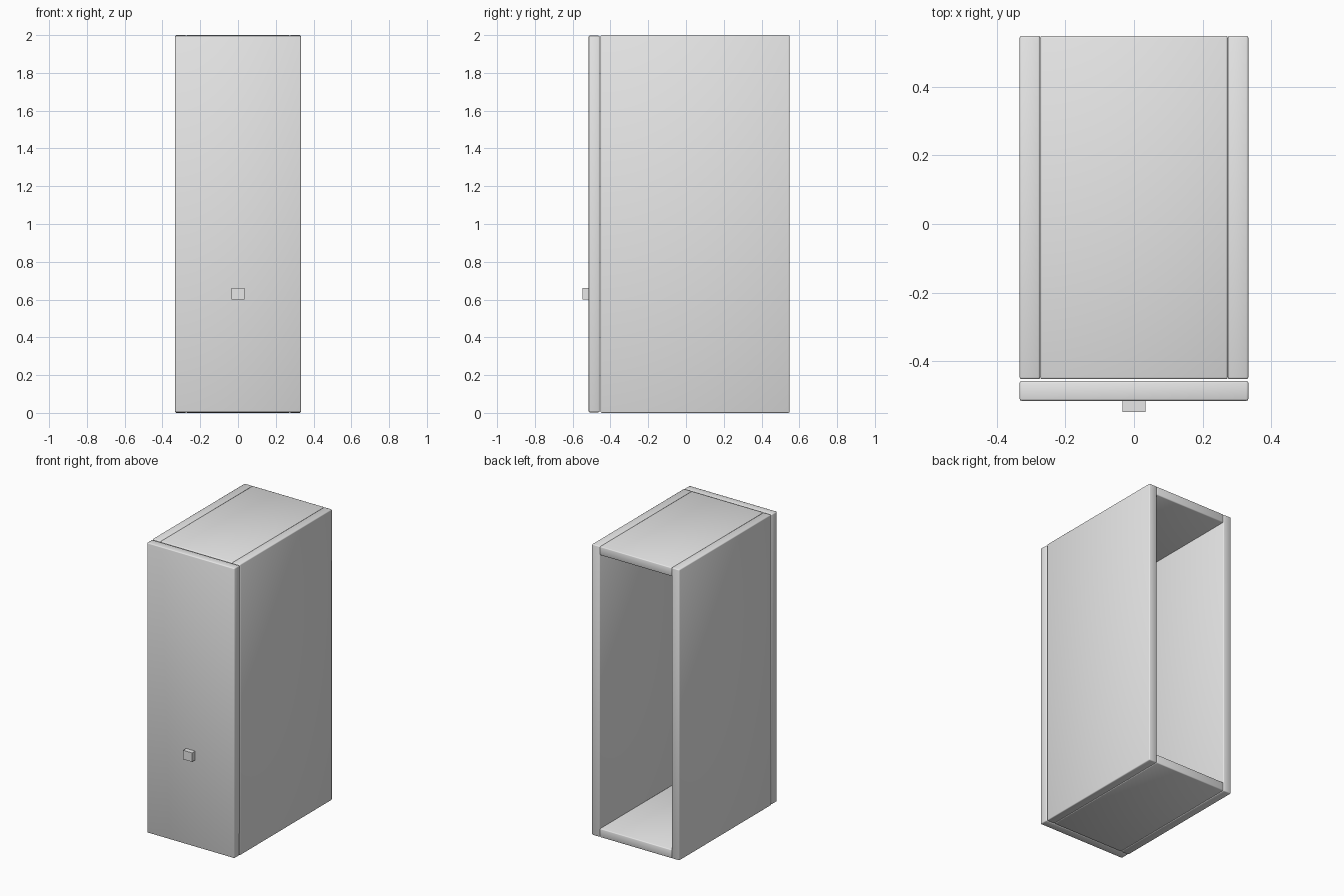
import bpy
from mathutils import Vector

if "Cube" in bpy.data.objects:
    bpy.data.objects.remove(bpy.data.objects["Cube"], do_unlink=True)

grey = bpy.data.materials.new("light_grey")
grey.use_nodes = True
colour = (0.8, 0.8, 0.8, 1)
grey.diffuse_color = colour
grey.node_tree.nodes["Principled BSDF"].inputs["Base Color"].default_value = colour


def box(name, low, high, bevel=0.006):
    """Box between two corners, with softly rounded edges when bevel > 0."""
    low, high = Vector(low), Vector(high)
    bpy.ops.mesh.primitive_cube_add(size=1, location=(low + high) / 2)
    ob = bpy.context.object
    ob.name = name
    ob.scale = high - low
    bpy.ops.object.transform_apply(location=False, rotation=False, scale=True)
    ob.data.materials.append(grey)
    if bevel:
        mod = ob.modifiers.new("rounded_edges", "BEVEL")
        mod.width = bevel
        mod.segments = 2
        bpy.ops.object.shade_smooth()
    return ob


half_width, board, height = 0.333, 0.06, 2.0
front, back = -0.452, 0.548
inner = half_width - board

# Side boards
for name, x in (("right_side", -half_width), ("left_side", inner)):
    box(name, (x, front, 0), (x + board, back, height))

# Top and bottom boards between the sides
for name, z in (("bottom_board", 0), ("top_board", height - board)):
    box(name, (-inner, front, z), (inner, back, z + board))

# Door, set a hair in front of the carcass, with a square knob
box("door", (-half_width, -0.515, 0.003), (half_width, -0.457, height - 0.003))
box("door_knob", (-0.034, -0.548, 0.6), (0.034, -0.514, 0.662), bevel=0)
